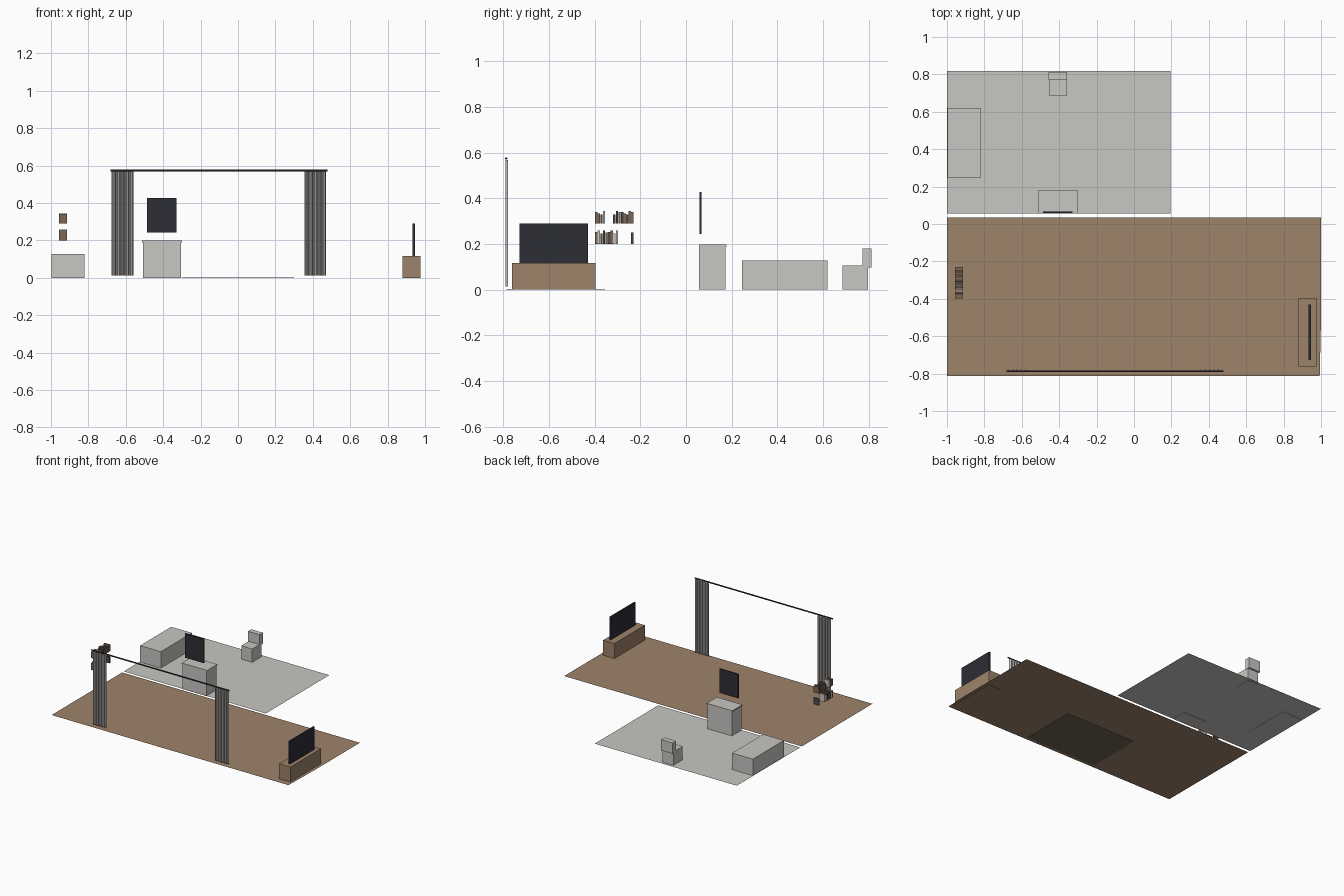
import bpy
import bmesh

cube = bpy.data.objects.get("Cube")
if cube:
    bpy.data.objects.remove(cube, do_unlink=True)


def linear(v):
    v /= 255
    return v / 12.92 if v <= 0.04045 else ((v + 0.055) / 1.055) ** 2.4


def material(name, *rgb):
    mat = bpy.data.materials.new(name)
    color = tuple(linear(c) for c in rgb) + (1,)
    mat.use_nodes = True
    mat.diffuse_color = color
    mat.node_tree.nodes["Principled BSDF"].inputs["Base Color"].default_value = color
    return mat


wood = material("wood", 157, 131, 106)
pale = material("pale_ceramic", 200, 199, 195)
screen = material("dark_glass", 45, 45, 54)
metal = material("dark_metal", 42, 42, 46)
cloth = material("curtain_cloth", 190, 187, 183)
rug_mat = material("rug_brown", 116, 100, 86)
book_brown = material("book_brown", 126, 102, 82)
book_dark = material("book_dark", 78, 72, 70)


def finish(name, bm, mat):
    mesh = bpy.data.meshes.new(name)
    bm.to_mesh(mesh)
    bm.free()
    mesh.materials.append(mat)
    obj = bpy.data.objects.new(name, mesh)
    bpy.context.collection.objects.link(obj)
    return obj


def box(name, xs, ys, zs, mat):
    """Box given by its extent along each axis."""
    bm = bmesh.new()
    bmesh.ops.create_cube(bm, size=1)
    for v in bm.verts:
        for axis, (low, high) in enumerate((xs, ys, zs)):
            v.co[axis] = high if v.co[axis] > 0 else low
    return finish(name, bm, mat)


def sheet(name, outline, z, mat):
    bm = bmesh.new()
    bm.faces.new([bm.verts.new((x, y, z)) for x, y in outline])
    return finish(name, bm, mat)


# Floors and rug
sheet("living_floor", [(-1, -0.812), (0.993, -0.812), (1, -0.5), (1, 0.036), (-1, 0.036)], 0.003, wood)
sheet("bath_floor", [(-1, 0.056), (0.195, 0.056), (0.195, 0.818), (-1, 0.818)], 0.003, pale)
box("rug", (-0.3, 0.3), (-0.785, -0.354), (0, 0.002), rug_mat)

# Television and its stand
box("tv_stand", (0.88, 0.975), (-0.762, -0.396), (0, 0.117), wood)
box("television", (0.934, 0.946), (-0.728, -0.43), (0.117, 0.29), screen)

# Bathroom fittings
box("bathtub", (-0.996, -0.822), (0.246, 0.62), (0, 0.128), pale)
box("vanity_cabinet", (-0.507, -0.304), (0.058, 0.173), (0, 0.188), pale)
box("vanity_counter", (-0.513, -0.299), (0.056, 0.178), (0.188, 0.198), pale)
box("mirror", (-0.487, -0.328), (0.06, 0.068), (0.243, 0.427), screen)
box("toilet_bowl", (-0.452, -0.36), (0.685, 0.797), (0, 0.105), pale)
box("toilet_tank", (-0.457, -0.358), (0.772, 0.812), (0.098, 0.18), pale)

# Curtain rod
bpy.ops.mesh.primitive_cylinder_add(vertices=12, radius=0.005, depth=1.16,
                                    location=(-0.102, -0.787, 0.574), rotation=(0, 1.5708, 0))
rod = bpy.context.object
rod.name = "curtain_rod"
rod.data.materials.append(metal)


# Pleated curtains
def curtain(name, left, width, folds=5):
    bm = bmesh.new()
    count = folds * 4
    previous = None
    for i in range(count + 1):
        x = left + width * i / count
        y = -0.785 + (0.005 if i % 4 in (0, 1) else -0.005)
        pair = [bm.verts.new((x, y, z)) for z in (0.013, 0.568)]
        if previous:
            bm.faces.new([previous[0], pair[0], pair[1], previous[1]])
        previous = pair
    obj = finish(name, bm, cloth)
    solid = obj.modifiers.new("thickness", "SOLIDIFY")
    solid.thickness = 0.002
    solid.offset = 0


curtain("curtain_right", -0.675, 0.115)
curtain("curtain_left", 0.355, 0.115)


# Rows of books: each letter is a colour, heights cycle along the row
def book_row(name, start, base, colors, heights):
    palette = {"b": book_brown, "d": book_dark, "p": pale}
    step = 0.0113
    for i, key in enumerate(colors):
        if key != " ":
            y = start + i * step
            top = base + heights[i % len(heights)]
            box(f"{name}_{i + 1}", (-0.957, -0.914), (y, y + step * 0.92), (base, top), palette[key])


book_row("upper_book", -0.398, 0.29, "bbdp   ddbdbdbb"[:15], [0.05, 0.044, 0.04, 0.054, 0.05])
book_row("lower_book", -0.398, 0.2, "bpddbdbpp     d", [0.052, 0.058, 0.046, 0.058, 0.05])
